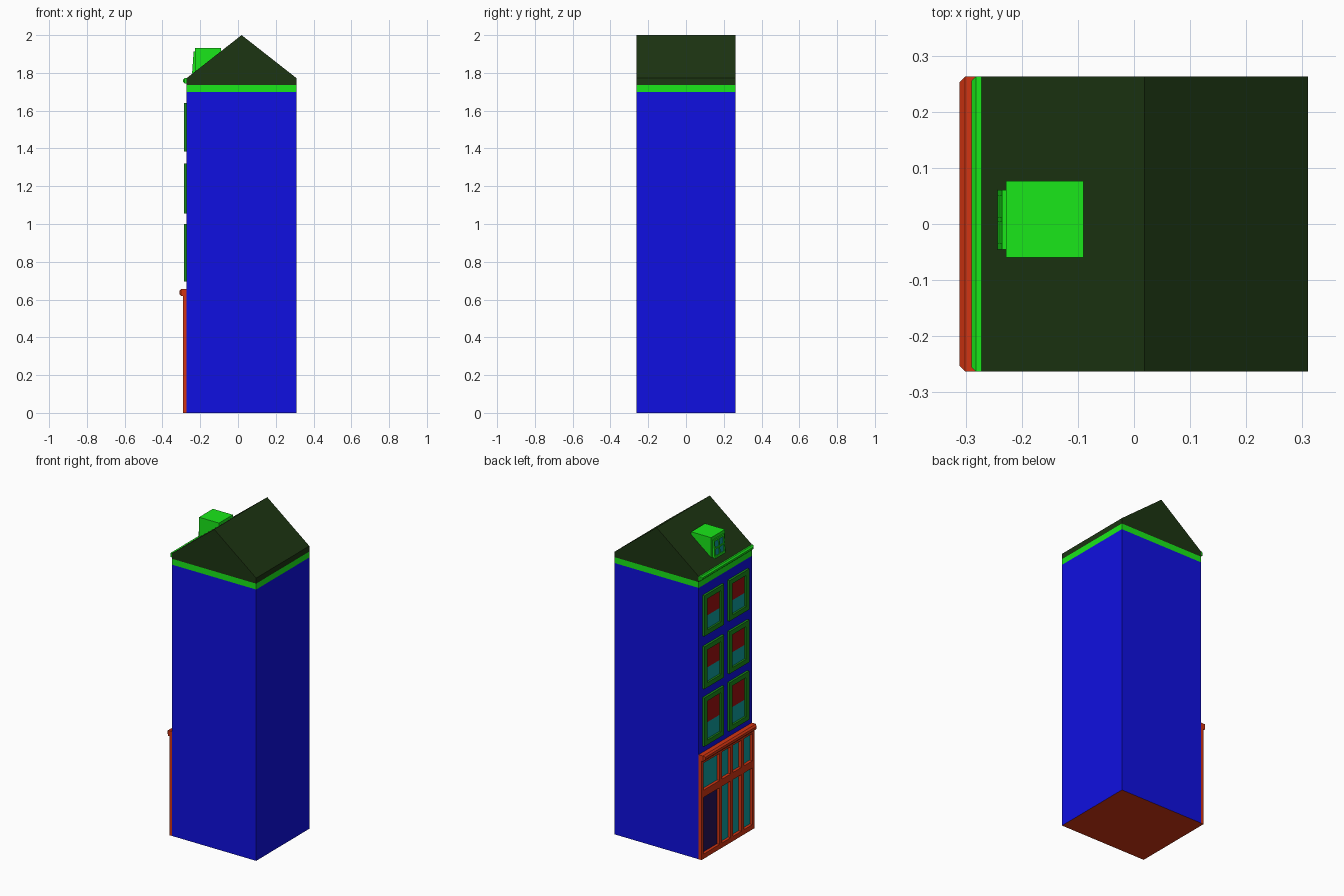
import bpy, bmesh

if "Cube" in bpy.data.objects:
    bpy.data.objects.remove(bpy.data.objects["Cube"])

COLORS = {
    "brick_blue": (0.005, 0.005, 0.75), "trim_green": (0.01, 0.8, 0.01),
    "roof_dark": (0.012, 0.035, 0.006), "frame_green": (0.01, 0.25, 0.01),
    "blind_red": (0.35, 0.005, 0.005), "glass_teal": (0.005, 0.35, 0.35),
    "shop_orange": (0.65, 0.035, 0.006), "door_navy": (0.02, 0.006, 0.1),
}
MATS = {}
for n, c in COLORS.items():
    MATS[n] = bpy.data.materials.new(n)
    MATS[n].diffuse_color = (*c, 1)

BX0, BX1, HY = -0.272, 0.31, 0.263      # body limits; the facade is on -x


def finish(name, bm, *mats):
    bmesh.ops.recalc_face_normals(bm, faces=bm.faces)
    me = bpy.data.meshes.new(name)
    bm.to_mesh(me)
    bm.free()
    for m in mats:
        me.materials.append(MATS[m])
    ob = bpy.data.objects.new(name, me)
    bpy.context.collection.objects.link(ob)
    return ob


def add_box(bm, x, y, z):
    vs = bmesh.ops.create_cube(bm, size=1)["verts"]
    for v in vs:
        v.co = [(min(r), max(r))[c > 0] for r, c in zip((x, y, z), v.co)]


def boxes(name, mat, items):
    bm = bmesh.new()
    for it in items:
        add_box(bm, *it)
    return finish(name, bm, mat)


def prism(name, mat, profile, y0, y1):
    """Extrude an x-z profile along y."""
    bm = bmesh.new()
    f = bm.faces.new([bm.verts.new((x, y0, z)) for x, z in profile])
    ext = bmesh.ops.extrude_face_region(bm, geom=[f])["geom"]
    bmesh.ops.translate(bm, vec=(0, y1 - y0, 0),
                        verts=[g for g in ext if isinstance(g, bmesh.types.BMVert)])
    return finish(name, bm, mat)


def moulding(name, mat, x, z, bevel):
    """Ledge along the facade, chamfered on its outer edges."""
    bm = bmesh.new()
    add_box(bm, x, (-HY, HY), z)
    edges = [e for e in bm.edges if all(v.co.x < min(x) + 1e-5 for v in e.verts)]
    bmesh.ops.bevel(bm, geom=edges, offset=bevel, segments=1, affect='EDGES')
    return finish(name, bm, mat)


def lattice(x, ys, zs):
    """Bars for a frame: ys are full-height stiles, zs are rails between them."""
    z0, z1 = min(min(z) for z in zs), max(max(z) for z in zs)
    out = [(x, y, (z0, z1)) for y in ys]
    for a, b in zip(ys, ys[1:]):
        out += [(x, (a[1], b[0]), z) for z in zs]
    return out


# Body, with an orange underside
bm = bmesh.new()
add_box(bm, (BX0, BX1), (-HY, HY), (0, 1.70))
bm.faces.ensure_lookup_table()
for f in bm.faces:
    f.material_index = int(f.calc_center_median().z < 0.01)
finish("body", bm, "brick_blue", "shop_orange")

# Cornice band, gable roof and gutter
boxes("cornice_band", "trim_green", [((BX0, BX1), (-HY, HY), (1.70, 1.737))])
RX = (BX0 + BX1) / 2
prism("roof", "roof_dark", [(BX0, 1.737), (BX1, 1.737), (BX1, 1.772), (RX, 2.0), (BX0, 1.772)], -HY, HY)
moulding("gutter", "trim_green", (-0.29, BX0), (1.745, 1.772), 0.008)

# Shopfront frame, glass and door
cols = [(0.243, 0.085), (0.06, -0.025), (-0.05, -0.13), (-0.155, -0.24)]
edges = [HY] + [y for c in cols for y in c] + [-HY]
stiles = list(zip(edges[::2], edges[1::2]))
boxes("shopfront_frame", "shop_orange",
      lattice((-0.292, BX0), stiles, [(0, 0.03), (0.385, 0.43), (0.6, 0.625)]))
GX = (-0.274, -0.26)
boxes("shop_glass", "glass_teal",
      [(GX, c, (0.43, 0.6)) for c in cols] + [(GX, c, (0.03, 0.385)) for c in cols[1:]])
boxes("door", "door_navy", [(GX, cols[0], (0.03, 0.385))])
moulding("shopfront_ledge", "shop_orange", (-0.311, BX0), (0.62, 0.655), 0.01)

# Upper windows: frame, blind and lower pane
W = 0.03
for i, (z0, z1) in enumerate([(0.695, 1.0), (1.055, 1.32), (1.385, 1.64)]):
    for side, (ya, yb) in (("left", (0.226, 0.03)), ("right", (-0.022, -0.218))):
        tag = f"{side}_{i + 1}"
        boxes("window_frame_" + tag, "frame_green",
              lattice((-0.286, BX0), [(ya, ya - W), (yb + W, yb)], [(z0, z0 + W), (z1 - W, z1)]))
        mid = z0 + W + 0.42 * (z1 - z0 - 2 * W)
        inner = (ya - W, yb + W)
        boxes("blind_" + tag, "blind_red", [(GX, inner, (mid, z1 - W))])
        boxes("pane_" + tag, "glass_teal", [(GX, inner, (z0 + W, mid))])

# Dormer with a slightly leaning window
prism("dormer", "trim_green", [(-0.228, 1.80), (-0.228, 1.932), (-0.09, 1.932), (-0.09, 1.91)], -0.06, 0.077)
frame = boxes("dormer_window_frame", "trim_green",
              lattice((-0.235, -0.22), [(0.061, 0.05), (0.012, 0.004), (-0.034, -0.045)],
                      [(1.797, 1.81), (1.851, 1.859), (1.9, 1.912)]))
glass = boxes("dormer_glass", "glass_teal", [((-0.23, -0.22), (0.055, -0.04), (1.805, 1.905))])
for ob in (frame, glass):
    for v in ob.data.vertices:
        v.co.x -= (1.912 - v.co.z) * 0.07

for m in bpy.data.materials:
    if m.users and not m.is_grease_pencil:
        m.use_nodes = True
        m.node_tree.nodes["Principled BSDF"].inputs["Base Color"].default_value = m.diffuse_color
